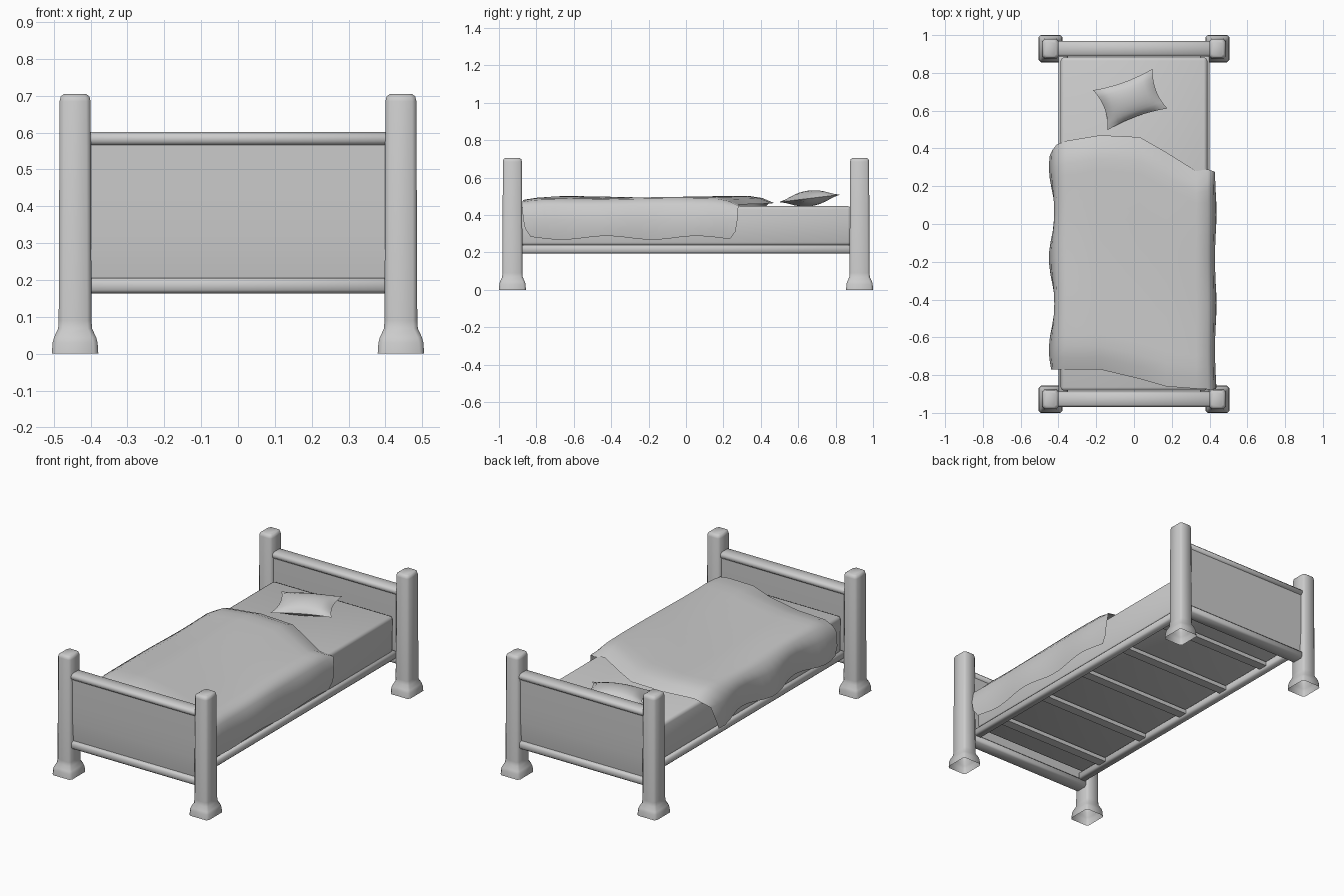
import bpy, bmesh, math
from mathutils import Matrix, Vector

cube = bpy.data.objects.get("Cube")
if cube:
    bpy.data.objects.remove(cube, do_unlink=True)

grey = bpy.data.materials.new("light_grey")
grey.use_nodes = True
grey.diffuse_color = (0.6, 0.6, 0.6, 1)
grey.node_tree.nodes["Principled BSDF"].inputs["Base Color"].default_value = (0.6, 0.6, 0.6, 1)


def add(name, bm, angle=50):
    mesh = bpy.data.meshes.new(name)
    bmesh.ops.recalc_face_normals(bm, faces=bm.faces)
    bm.to_mesh(mesh)
    bm.free()
    mesh.materials.append(grey)
    ob = bpy.data.objects.new(name, mesh)
    bpy.context.collection.objects.link(ob)
    bpy.ops.object.select_all(action='DESELECT')
    bpy.context.view_layer.objects.active = ob
    ob.select_set(True)
    bpy.ops.object.shade_smooth_by_angle(angle=math.radians(angle))
    return ob


def box(name, centre, size, bevel=0.0, segments=1):
    bm = bmesh.new()
    bmesh.ops.create_cube(bm, size=1)
    bmesh.ops.scale(bm, vec=size, verts=bm.verts)
    bmesh.ops.translate(bm, vec=centre, verts=bm.verts)
    if bevel:
        bmesh.ops.bevel(bm, geom=bm.edges[:], offset=bevel, segments=segments,
                        profile=0.5, affect='EDGES')
    return add(name, bm)


def skin(bm, rows, closed=False):
    """Join equal rows of points with quads."""
    vs = [[bm.verts.new(p) for p in row] for row in rows]
    n = len(vs[0])
    for a, b in zip(vs, vs[1:]):
        for i in range(n if closed else n - 1):
            j = (i + 1) % n
            bm.faces.new((a[i], a[j], b[j], b[i]))
    return vs


# Four posts: chamfered square sections with a flared, open foot
post_profile = [(0, 0.063), (0.03, 0.061), (0.045, 0.057), (0.068, 0.046),
                (0.09, 0.0445), (0.685, 0.042), (0.698, 0.039), (0.705, 0.030)]


def post(name, x, y):
    bm = bmesh.new()
    rows = []
    for z, h in post_profile:
        k, c = h + 0.009, 0.012
        ring = [(h, c - k), (h, k - c), (h - c, k), (c - h, k),
                (-h, k - c), (-h, c - k), (c - h, -k), (h - c, -k)]
        rows.append([(x + px, y + py, z) for px, py in ring])
    vs = skin(bm, rows, True)
    bm.faces.new(vs[-1])
    add(name, bm, 60)


# Head and foot: panel thinning to its lower edge, between two rails
panel_profile = [(0.19, 0.016), (0.24, 0.023), (0.32, 0.028), (0.43, 0.030), (0.575, 0.030)]


def panel(name, y):
    bm = bmesh.new()
    outline = [(y - t, z) for z, t in panel_profile]
    outline += [(y + t, z) for z, t in reversed(panel_profile)]
    vs = skin(bm, [[(x, py, z) for py, z in outline] for x in (-0.41, 0.41)], True)
    for cap in vs:
        bm.faces.new(cap)
    add(name, bm, 50)


for end, s in (("foot", -1), ("head", 1)):
    y = 0.928 * s
    for side, m in (("left", 1), ("right", -1)):
        post(f"{end}_{side}_post", 0.442 * m, y)
    panel(f"{end}_panel", y)
    box(f"{end}_top_rail", (0, y, 0.583), (0.83, 0.08, 0.036), 0.011)
    box(f"{end}_bottom_rail", (0, y, 0.185), (0.83, 0.08, 0.042), 0.009)

# Side rails and slats
for side, m in (("left", 1), ("right", -1)):
    box(f"{side}_side_rail", (0.375 * m, 0, 0.217), (0.05, 1.80, 0.045), 0.009)
for i in range(5):
    box(f"slat_{i + 1}", (0, (i - 2) * 0.345, 0.217), (0.74, 0.055, 0.024))

# Mattress
box("mattress", (0, 0, 0.342), (0.776, 1.765, 0.212), 0.018, 2)

# Blanket: cross-section with its own start and end along y for every column
section = [  # x, z, front y, back y
    (-0.425, 0.275, -0.76, 0.33), (-0.435, 0.33, -0.77, 0.36), (-0.43, 0.41, -0.77, 0.39),
    (-0.41, 0.47, -0.77, 0.42), (-0.36, 0.493, -0.77, 0.44), (-0.18, 0.497, -0.77, 0.47),
    (0.03, 0.497, -0.82, 0.46), (0.17, 0.495, -0.86, 0.38), (0.33, 0.493, -0.872, 0.28),
    (0.39, 0.485, -0.875, 0.29), (0.42, 0.45, -0.875, 0.28), (0.432, 0.38, -0.872, 0.275),
    (0.432, 0.32, -0.86, 0.265), (0.425, 0.278, -0.83, 0.235)]
bm = bmesh.new()
rows = []
steps = 20
for r in range(steps + 1):
    t = r / steps
    row = []
    for x, z, front, back in section:
        y = front + (back - front) * t
        drop = max(0, min(1, (0.49 - z) / 0.2))
        wave = math.sin(y * 13 + 0.8)
        if z > 0.46:                      # ends settle onto the mattress
            z -= 0.032 * max(0, 1 - t / 0.1) ** 1.5 * (1 if x < 0.1 else 0.5)
            z -= 0.036 * max(0, (t - 0.93) / 0.07)
            z += 0.004 * math.sin(y * 6 + x * 5)
        z += 0.010 * drop * wave
        x += (0.02 if x < 0 else 0.006) * drop * wave
        row.append((x, y, z))
    rows.append(row)
skin(bm, rows)
add("blanket", bm, 75)

# Pillow: pinched corners, puffed middle, tilted towards the head
bm = bmesh.new()
n = 10
place = (Matrix.Translation((-0.02, 0.66, 0.489)) @ Matrix.Rotation(math.radians(7), 4, 'X')
         @ Matrix.Rotation(math.radians(20), 4, 'Z'))
for s in (1, -1):
    rows = []
    for i in range(n + 1):
        u = 2 * i / n - 1
        row = []
        for j in range(n + 1):
            v = 2 * j / n - 1
            puff = 0.042 * ((1 - u * u) * (1 - v * v)) ** 0.7
            x = 0.168 * u * (1 - 0.14 * (1 - v * v) * u * u)
            y = 0.113 * v * (1 - 0.14 * (1 - u * u) * v * v)
            row.append(place @ Vector((x, y, s * puff)))
        rows.append(row)
    skin(bm, rows)
bmesh.ops.remove_doubles(bm, verts=bm.verts, dist=0.0005)
add("pillow", bm, 60)
